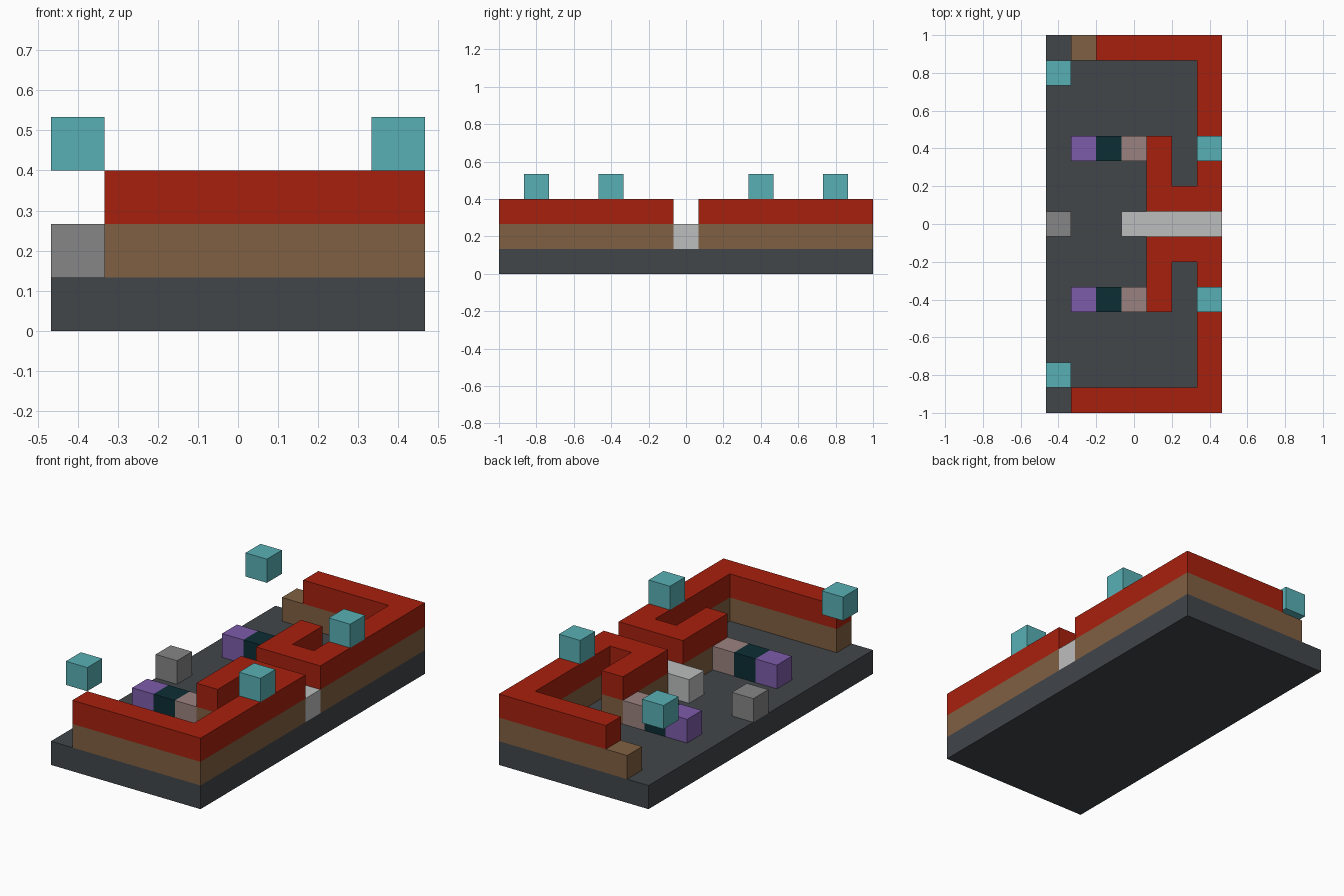
import bpy
import bmesh

default = bpy.data.objects.get("Cube")
if default:
    bpy.data.objects.remove(default, do_unlink=True)

U = 2 / 15          # one grid cell; the model is 7 x 15 cells
HALF_X = 3.5


def make_material(name, rgb):
    linear = [((c / 255 + 0.055) / 1.055) ** 2.4 if c > 10 else c / 255 / 12.92 for c in rgb]
    mat = bpy.data.materials.new(name)
    mat.diffuse_color = (*linear, 1)
    mat.use_nodes = True
    bsdf = next(n for n in mat.node_tree.nodes if n.type == 'BSDF_PRINCIPLED')
    bsdf.inputs["Base Color"].default_value = (*linear, 1)
    return mat


slate = make_material("slate", (65, 70, 74))
brown = make_material("wood brown", (128, 96, 66))
red = make_material("brick red", (167, 32, 14))
teal = make_material("teal", (88, 176, 181))
grey = make_material("grey", (134, 134, 134))
pale = make_material("pale grey", (188, 190, 189))
purple = make_material("purple", (125, 92, 170))
ink = make_material("dark teal", (12, 46, 52))
pink = make_material("dusty pink", (154, 130, 128))


def prism(name, outline, layer, mat):
    """Extrude an outline by one cell; x counts from the right edge, y from the centre."""
    bm = bmesh.new()
    verts = [bm.verts.new(((x - HALF_X) * U, y * U, layer * U)) for x, y in outline]
    face = bm.faces.new(verts)
    result = bmesh.ops.extrude_face_region(bm, geom=[face])
    top = [g for g in result["geom"] if isinstance(g, bmesh.types.BMVert)]
    bmesh.ops.translate(bm, verts=top, vec=(0, 0, U))
    bmesh.ops.recalc_face_normals(bm, faces=bm.faces)
    mesh = bpy.data.meshes.new(name)
    bm.to_mesh(mesh)
    bm.free()
    mesh.materials.append(mat)
    obj = bpy.data.objects.new(name, mesh)
    bpy.context.collection.objects.link(obj)
    return obj


def block(name, x0, x1, y, layer, mat, half=0.5):
    """Box from x0 to x1, centred on y."""
    outline = [(x0, y - half), (x1, y - half), (x1, y + half), (x0, y + half)]
    return prism(name, outline, layer, mat)


def wall(name, side, end, layer, mat):
    """Outer wall with a hooked inner return, starting at x = end."""
    outline = [(end, 7.5), (7, 7.5), (7, .5), (4, .5), (4, 3.5),
               (5, 3.5), (5, 1.5), (6, 1.5), (6, 6.5), (end, 6.5)]
    return prism(name, [(x, side * y) for x, y in outline], layer, mat)


# Ground slab and the centre passage
block("base_slab", 0, 7, 0, 0, slate, half=7.5)
block("passage_floor", 3, 7, 0, 1, pale)
block("centre_marker", 0, 1, 0, 1, grey)

# Mirrored halves: walls, counters and floating corner cubes
for label, side, red_end in (("front", -1, 1), ("back", 1, 2)):
    wall(f"{label}_lower_wall", side, 1, 1, brown)
    wall(f"{label}_upper_wall", side, red_end, 2, red)
    for i, (part, mat) in enumerate((("purple", purple), ("dark", ink), ("pink", pink))):
        block(f"{label}_{part}_counter", i + 1, i + 2, side * 3, 1, mat)
    block(f"{label}_floating_cube", 0, 1, side * 6, 3, teal)
    block(f"{label}_wall_top_cube", 6, 7, side * 3, 3, teal)
